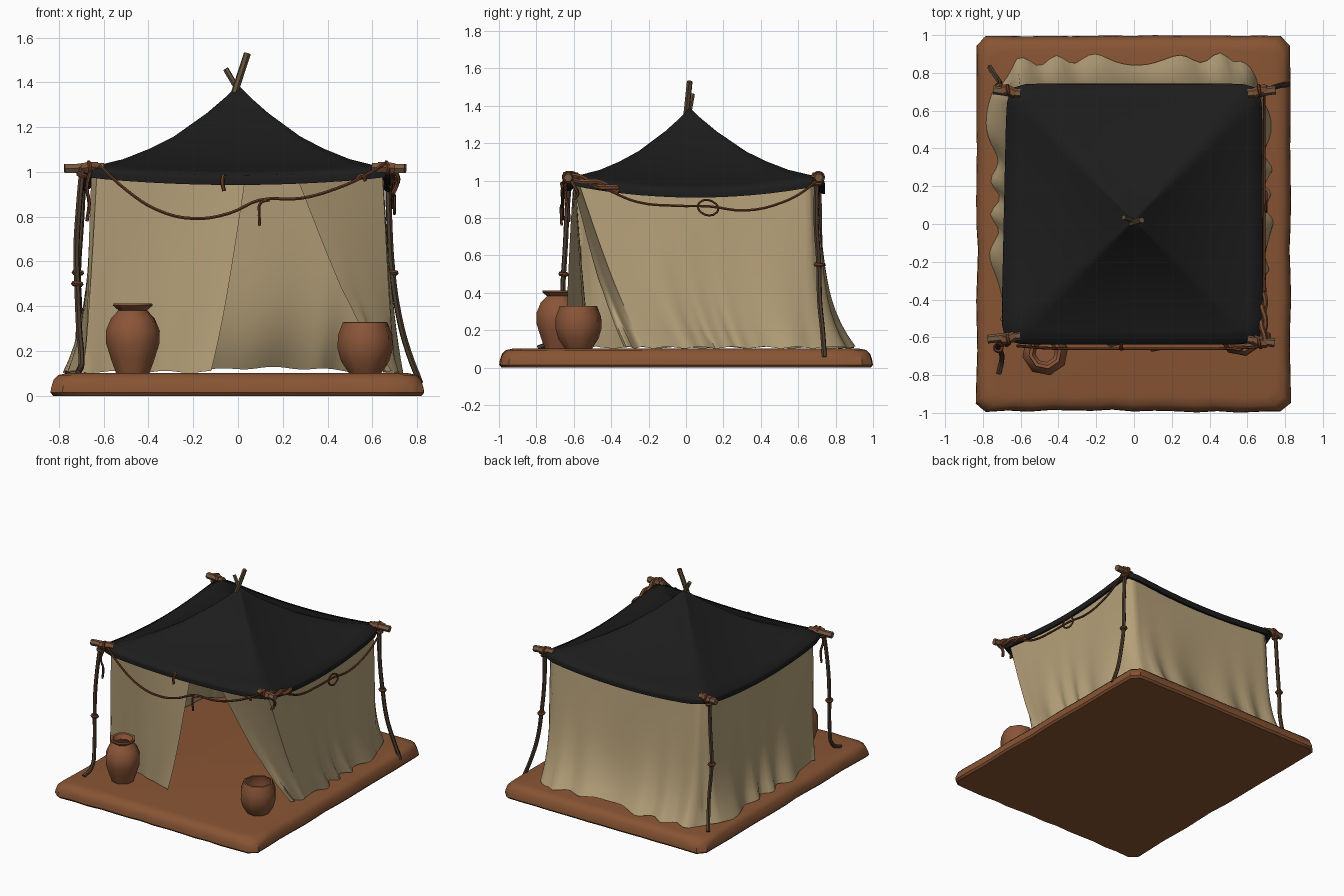
import bpy, bmesh, math
from math import sin, cos, pi
from mathutils import Vector

if "Cube" in bpy.data.objects:
    bpy.data.objects.remove(bpy.data.objects["Cube"])


def material(name, rgb):
    m = bpy.data.materials.new(name)
    m.diffuse_color = (*rgb, 1)
    m.use_nodes = True
    m.node_tree.nodes["Principled BSDF"].inputs["Base Color"].default_value = m.diffuse_color
    return m


CLAY = material("clay_earth", (0.245, 0.09, 0.034))
POT = material("pot_clay", (0.255, 0.09, 0.039))
BLACK = material("black_cloth", (0.012, 0.012, 0.012))
TAN = material("tan_cloth", (0.46, 0.35, 0.19))
WOOD = material("pole_wood", (0.18, 0.1, 0.052))
STICK = material("stick_wood", (0.12, 0.08, 0.043))
DARK = material("dark_wood", (0.075, 0.047, 0.028))
ROPE = material("rope_brown", (0.14, 0.047, 0.02))
RED_WOOD = material("red_wood", (0.19, 0.073, 0.032))


def finish(name, bm, mat, angle=35):
    bmesh.ops.recalc_face_normals(bm, faces=bm.faces)
    me = bpy.data.meshes.new(name)
    bm.to_mesh(me)
    bm.free()
    ob = bpy.data.objects.new(name, me)
    bpy.context.collection.objects.link(ob)
    me.materials.append(mat)
    shade(ob, angle)
    return ob


def shade(ob, angle):
    bpy.ops.object.select_all(action='DESELECT')
    ob.select_set(True)
    bpy.context.view_layer.objects.active = ob
    bpy.ops.object.shade_smooth_by_angle(angle=math.radians(angle))


def loft(bm, rows, closed):
    """Bridge rows of points with quads and return the vertex rows."""
    vs = [[bm.verts.new(p) for p in r] for r in rows]
    n = len(rows[0])
    for a, b in zip(vs, vs[1:]):
        for i in range(n if closed else n - 1):
            j = (i + 1) % n
            bm.faces.new((a[i], a[j], b[j], b[i]))
    return vs


def tube(name, pts, radius, mat, smooth=True, cyclic=False):
    """Round bar or rope through the points, as a mesh."""
    cu = bpy.data.curves.new(name, 'CURVE')
    cu.dimensions = '3D'
    cu.bevel_depth = radius
    cu.bevel_resolution = 1
    cu.use_fill_caps = True
    cu.resolution_u = 4
    sp = cu.splines.new('BEZIER' if smooth else 'POLY')
    data = sp.bezier_points if smooth else sp.points
    data.add(len(pts) - 1)
    for d, p in zip(data, pts):
        if smooth:
            d.co = p
            d.handle_left_type = d.handle_right_type = 'AUTO'
        else:
            d.co = (*p, 1)
    sp.use_cyclic_u = cyclic
    cu.materials.append(mat)
    ob = bpy.data.objects.new(name, cu)
    bpy.context.collection.objects.link(ob)
    bpy.ops.object.select_all(action='DESELECT')
    ob.select_set(True)
    bpy.context.view_layer.objects.active = ob
    bpy.ops.object.convert(target='MESH')
    shade(bpy.context.object, 50)


def wrap(name, centre, axis, radius, thick=0.011):
    """Ring of rope round an axis."""
    q = Vector((0, 0, 1)).rotation_difference(Vector(axis))
    tube(name, [Vector(centre) + q @ Vector((radius * cos(k * pi / 3), radius * sin(k * pi / 3), 0))
                for k in range(6)], thick, ROPE, cyclic=True)


# Earth slab with worn, rounded edges
def slab_ring(inset, z):
    hx, hy, c, ring = 0.835 - inset, 1.0 - inset, 0.05, []
    corners = [(hx, -hy + c), (hx, hy - c), (hx - c, hy), (-hx + c, hy),
               (-hx, hy - c), (-hx, -hy + c), (-hx + c, -hy), (hx - c, -hy)]
    for k, a in enumerate(corners):
        b = corners[(k + 1) % 8]
        n = 14 if k % 2 == 0 else 2
        for i in range(n):
            x, y = (a[j] + (b[j] - a[j]) * i / n for j in (0, 1))
            wob = sin(9 * x + 7 * y) * cos(13 * x - 5 * y)
            w = 1 - 0.009 * (1 + wob) * (1 if y < 0 else 0.4)
            edge = 0.012 * (1 + wob) * (0.02 < z < 0.06) * (y < 0)
            ring.append((x * w - 0.003, y * w, z + edge))
    return ring


bm = bmesh.new()
rings = loft(bm, [slab_ring(i, z) for i, z in
                  [(0.012, 0), (0, 0.014), (0.003, 0.035), (0.014, 0.072), (0.034, 0.093), (0.075, 0.102)]], True)
bm.faces.new(rings[0])
bm.faces.new(rings[-1])
finish("ground_slab", bm, CLAY, 38)

# Canopy: sagging panels running from four corners to a peak
CORNERS = [(-0.70, -0.635), (0.68, -0.635), (0.675, 0.74), (-0.67, 0.74)]
PEAK = (0.0, 0.02)
SAG = [0.035, 0.068, 0.05, 0.06]
RIDGE = [(0, 1.385), (0.08, 1.335), (0.2, 1.265), (0.42, 1.16), (0.58, 1.105), (0.76, 1.057), (0.9, 1.034), (1, 1.02)]


def canopy_ring(s, z, drop=0.0):
    ring = []
    for k in range(4):
        a, b = CORNERS[k], CORNERS[(k + 1) % 4]
        for i in range(14):
            t = i / 14
            u = 2 * t - 1
            sag = (1 - u * u) * SAG[k] * s ** 1.3
            r = s * (1 - 0.035 * abs(u) ** 12)
            ring.append((PEAK[0] + (a[0] + (b[0] - a[0]) * t - PEAK[0]) * r,
                         PEAK[1] + (a[1] + (b[1] - a[1]) * t - PEAK[1]) * r, z - sag - drop))
    return ring


bm = bmesh.new()
rows = [canopy_ring(max(s, 0.008), z) for s, z in RIDGE]
rows += [canopy_ring(1.006, 1.015, 0.01), canopy_ring(1.003, 1.015, 0.038), canopy_ring(0.975, 1.015, 0.036)]
rows += [canopy_ring(max(s, 0.008), z, 0.022) for s, z in RIDGE[-2::-1]]
v = loft(bm, rows, True)
bm.faces.new(v[0])
bm.faces.new(v[-1])
finish("canopy", bm, BLACK, 60)

# Cloth walls: (top x, top y, bottom x, bottom y, columns to the next key)
KEYS = [(0.27, -0.60, 0.66, -0.33, 10), (0.645, -0.575, 0.71, -0.22, 4), (0.65, -0.46, 0.715, -0.14, 34),
        (0.65, 0.66, 0.70, 0.70, 5), (0.60, 0.70, 0.56, 0.875, 34), (-0.60, 0.70, -0.62, 0.865, 5),
        (-0.645, 0.66, -0.755, 0.70, 34), (-0.655, -0.52, -0.725, -0.46, 4),
        (-0.63, -0.59, -0.69, -0.52, 7), (-0.44, -0.60, -0.46, -0.52, 11), (0.03, -0.605, -0.12, -0.66, 0)]
cols = []
for a, b in zip(KEYS, KEYS[1:]):
    cols += [[a[j] + (b[j] - a[j]) * i / a[4] for j in range(4)] for i in range(a[4])]
cols.append(list(KEYS[-1][:4]))
bm = bmesh.new()
rows = []
for r in range(15):
    t = r / 14
    row = []
    for i, (tx, ty, bx, by) in enumerate(cols):
        # folds deepen towards the hem, flare gathers near the ground
        front = i > len(cols) - 20
        flap = i < 14 or front
        amp = 0.01 if front else 0.024
        fold = amp * t ** 3 * sin(i * 0.8 + sin(i * 0.23) * 2) + 0.008 * t * sin(i * 0.31 + t * 3)
        f = 0.85 * t + 0.15 * t ** 4 if flap else 0.4 * t + 0.6 * t ** 5
        if i < 48 and not flap:
            f = f + (0.85 * t + 0.15 * t ** 4 - f) * (1 - (i - 14) / 34)
        x, y = tx + (bx - tx) * f, ty + (by - ty) * f
        d = Vector((x, y)) - Vector((0, 0.05))
        side = abs(d.x) * 1.02 > abs(d.y) and not front
        out = Vector((math.copysign(1, x), 0)) if side else Vector((0, math.copysign(1, d.y)))
        m = min(abs(tx) / 0.65, abs(ty - 0.05) / 0.65)
        top = 0.995 - 0.045 * (1 - m * m)
        lift = 0.018 * max(0, cos((bx - 0.15) * 4)) if by > 0.8 and abs(bx - 0.15) < 0.4 else 0
        hem = 0.102 + lift + 0.005 * (1 + sin(i * 0.9))
        row.append((x + out.x * fold, y + out.y * fold, top + (hem - top) * t))
    rows.append(row)
loft(bm, rows, False)
finish("cloth_walls", bm, TAN, 60)


# Clay pots turned from a profile, hollow inside
def pot(name, x, y, profile):
    bm = bmesh.new()
    v = loft(bm, [[(x + r * cos(k * pi / 4 + 0.2), y + r * sin(k * pi / 4 + 0.2), z) for k in range(8)]
                  for r, z in profile], True)
    bm.faces.new(v[0])
    bm.faces.new(v[-1])
    finish(name, bm, POT, 46)


pot("tall_jar", -0.47, -0.68, [(0.075, 0.098), (0.098, 0.16), (0.122, 0.235), (0.123, 0.29), (0.1, 0.345),
                               (0.065, 0.382), (0.09, 0.403), (0.088, 0.413), (0.07, 0.41), (0.052, 0.38),
                               (0.085, 0.335), (0.07, 0.13)])
pot("round_pot", 0.568, -0.575, [(0.072, 0.098), (0.11, 0.155), (0.126, 0.21), (0.124, 0.27), (0.102, 0.328),
                                 (0.09, 0.33), (0.108, 0.27), (0.07, 0.13)])

# Crossed sticks at the peak and bound pole ends at the corners
tube("peak_stick_long", [(-0.02, 0.0, 1.34), (0.042, 0.02, 1.53)], 0.016, STICK, False)
tube("peak_stick_short", [(0.01, 0.015, 1.35), (-0.055, 0.035, 1.46)], 0.013, STICK, False)
for name, x0, x1, y, z in [("front_left", -0.775, -0.6, -0.61, 1.015), ("front_right", 0.745, 0.6, -0.63, 1.015),
                           ("back_left", -0.745, -0.6, 0.71, 1.015), ("back_right", 0.75, 0.6, 0.71, 1.015)]:
    s, yi = math.copysign(1, x0), y - 0.02 * math.copysign(1, y)
    tube(name + "_pole_end", [(x0, y, z), (x1, yi, z + 0.005)], 0.023, WOOD, False)
    tube(name + "_binding", [(s * 0.70, y, z), (s * 0.675, y, z + 0.004), (s * 0.63, yi, z + 0.005)], 0.027, RED_WOOD)
    wrap(name + "_lashing", (s * 0.665, y, z + 0.003), (1, 0.2, 0.1), 0.025, 0.009)

# Crooked support poles with knots
LEGS = {"front_left": [(-0.695, -0.62, 1.02), (-0.71, -0.635, 0.85), (-0.722, -0.645, 0.65), (-0.718, -0.655, 0.5),
                       (-0.71, -0.67, 0.3), (-0.70, -0.72, 0.14), (-0.715, -0.79, 0.105)],
        "back_left": [(-0.69, 0.71, 1.02), (-0.70, 0.715, 0.8), (-0.715, 0.72, 0.55), (-0.71, 0.745, 0.3),
                      (-0.73, 0.78, 0.16), (-0.765, 0.83, 0.105)],
        "back_right": [(0.67, 0.70, 1.02), (0.675, 0.695, 0.8), (0.69, 0.71, 0.55), (0.72, 0.715, 0.35),
                       (0.76, 0.73, 0.2), (0.815, 0.74, 0.055)]}
for name, pts in LEGS.items():
    tube(name + "_support", pts, 0.014, DARK)
    p = next(q for q in pts if q[2] < 0.6)
    wrap(name + "_knot", p, (0.1, 0.1, 1), 0.016, 0.012)
    wrap(name + "_upper_knot", (pts[0][0], pts[0][1], 0.985), (0.3, 0, 1), 0.018, 0.011)

# Hanging ropes along the front and right sides
tube("front_rope", [(-0.62, -0.645, 1.03), (-0.5, -0.655, 0.92), (-0.36, -0.66, 0.83), (-0.2, -0.66, 0.792),
                    (-0.04, -0.66, 0.815), (0.1, -0.66, 0.875), (0.28, -0.66, 0.882), (0.45, -0.66, 0.93),
                    (0.57, -0.655, 0.985), (0.66, -0.65, 1.04)], 0.0075, ROPE)
tube("front_rope_end", [(0.14, -0.66, 0.875), (0.1, -0.668, 0.86), (0.095, -0.668, 0.82), (0.097, -0.665, 0.76)],
     0.007, ROPE)
tube("front_tie", [(-0.065, -0.63, 0.985), (-0.07, -0.66, 0.955), (-0.062, -0.662, 0.915)], 0.009, ROPE)
tube("front_rope_knot", [(0.53, -0.66, 0.965), (0.555, -0.665, 0.985), (0.57, -0.66, 0.96)], 0.009, ROPE)
tube("right_rope", [(0.69, -0.6, 1.02), (0.695, -0.42, 0.95), (0.69, -0.26, 0.885), (0.69, -0.05, 0.865),
                    (0.69, 0.12, 0.862), (0.69, 0.32, 0.84), (0.69, 0.52, 0.885), (0.69, 0.64, 0.95),
                    (0.69, 0.71, 1.01)], 0.0075, ROPE)
tube("right_rope_loop", [(0.698, 0.07, 0.88), (0.7, 0.16, 0.875), (0.698, 0.165, 0.83), (0.7, 0.08, 0.83)],
     0.0065, ROPE, cyclic=True)
# Thick rope bundle on the front right corner
for k in range(2):
    tube("corner_rope_bundle", [(0.685 + 0.012 * cos(i * 1.3 + k * pi), -0.63 + i * 0.045,
                                 1.025 - i * 0.0125 + 0.013 * sin(i * 1.3 + k * pi)) for i in range(7)], 0.014, RED_WOOD)
tube("corner_rope_tail", [(0.69, -0.62, 1.01), (0.715, -0.6, 0.975), (0.705, -0.58, 0.93), (0.69, -0.6, 0.9)], 0.01, ROPE)
tube("left_rope_tail", [(-0.66, -0.63, 1.0), (-0.675, -0.645, 0.93), (-0.665, -0.63, 0.86), (-0.675, -0.625, 0.78)],
     0.008, ROPE)
